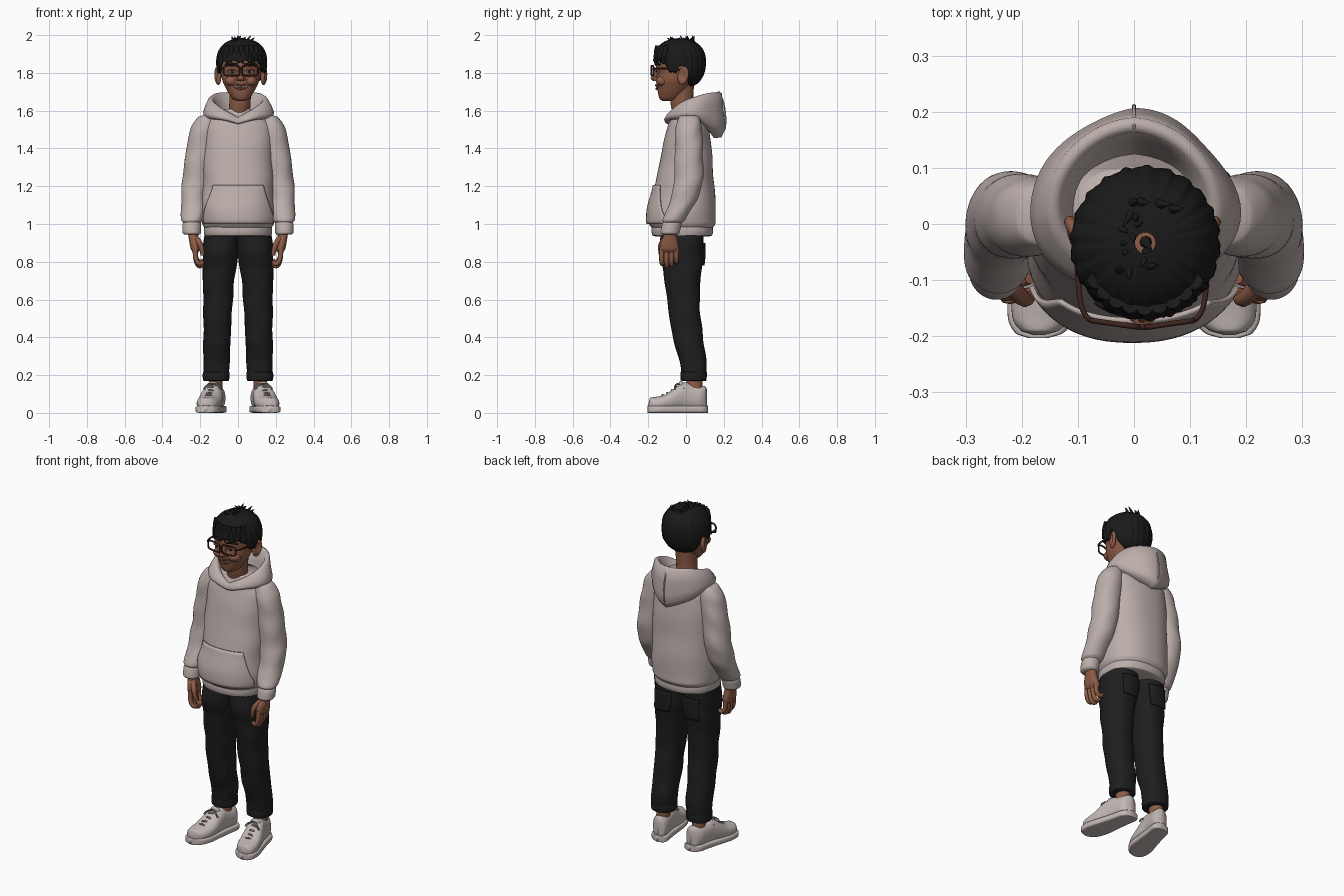
import bpy, bmesh, math, random
from mathutils import Matrix, Vector, Euler

if "Cube" in bpy.data.objects:
    bpy.data.objects.remove(bpy.data.objects["Cube"])
random.seed(4)
pi, sin, cos = math.pi, math.sin, math.cos
HX = 0.015                                   # head sits slightly off centre

def mat(name, r, g, b):
    m = bpy.data.materials.new(name)
    m.diffuse_color = (r, g, b, 1)
    m.use_nodes = True
    m.node_tree.nodes["Principled BSDF"].inputs["Base Color"].default_value = m.diffuse_color
    return m

SKIN = mat("skin", 0.27, 0.105, 0.062)
HAIR = mat("hair_black", 0.010, 0.010, 0.011)
CLOTH = mat("hoodie_grey", 0.50, 0.425, 0.405)
LINING = mat("hood_lining", 0.27, 0.16, 0.13)
PANTS = mat("trouser_black", 0.013, 0.013, 0.013)
SHOE = mat("shoe_white", 0.54, 0.48, 0.46)
LACE = mat("lace_grey", 0.19, 0.17, 0.165)
FRAME = mat("frame_brown", 0.05, 0.018, 0.014)
WHITE = mat("eye_white", 0.60, 0.54, 0.50)
LIP = mat("lip_brown", 0.15, 0.045, 0.035)

# ---------- helpers ----------
def finish(mesh, name, mats, mirror=False, x=0.0):
    ob = bpy.data.objects.new(name, mesh)
    bpy.context.collection.objects.link(ob)
    ob.location.x = x
    mesh.materials.clear()
    for m in mats:
        mesh.materials.append(m)
    for p in mesh.polygons:
        p.use_smooth = True
    if mirror:
        ob.modifiers.new("mirror", 'MIRROR').use_mirror_merge = False
    return ob

def from_bm(bm, name, mats, mirror=False, x=0.0):
    bmesh.ops.recalc_face_normals(bm, faces=bm.faces)
    me = bpy.data.meshes.new(name)
    bm.to_mesh(me)
    bm.free()
    return finish(me, name, mats, mirror, x)

def grid(rows, closed=True, caps=True, row_mat=None):
    """Skin a list of point rows into a mesh."""
    bm = bmesh.new()
    vs = [[bm.verts.new(p) for p in r] for r in rows]
    n = len(rows[0])
    for j in range(len(vs) - 1):
        for i in range(n if closed else n - 1):
            k = (i + 1) % n
            f = bm.faces.new((vs[j][i], vs[j][k], vs[j + 1][k], vs[j + 1][i]))
            f.material_index = row_mat(j) if row_mat else 0
    if caps:
        bm.faces.new(vs[0])
        bm.faces.new(vs[-1])
    return bm

def at(keys, t):
    """Monotone cubic interpolation of key tuples (t, values...)."""
    keys = sorted(keys)
    t = min(max(t, keys[0][0]), keys[-1][0])
    i = max(k for k in range(len(keys) - 1) if keys[k][0] <= t)
    h = keys[i + 1][0] - keys[i][0]
    u = (t - keys[i][0]) / h
    def slope(k, c):
        d = [(keys[q + 1][c] - keys[q][c]) / (keys[q + 1][0] - keys[q][0])
             for q in (k - 1, k) if 0 <= q < len(keys) - 1]
        if len(d) == 1:
            return d[0]
        return 0 if d[0] * d[1] <= 0 else 2 * d[0] * d[1] / (d[0] + d[1])
    out = [t]
    for c in range(1, len(keys[0])):
        a, b = keys[i][c], keys[i + 1][c]
        out.append(a * (1 + 2 * u) * (1 - u) ** 2 + b * u * u * (3 - 2 * u)
                   + h * (slope(i, c) * u * (1 - u) ** 2 - slope(i + 1, c) * u * u * (1 - u)))
    return out

def ring_pt(s, a, p=2.0, fold=(0, 0), grow=0.0):
    """Point on section (z, x, y, rx, ry); angle 0 is the front; fold = cloth creases."""
    z, x, y, rx, ry = s
    m = 1 + fold[0] * sin(fold[1] * z + 2.5 * sin(a + 1)) * (0.6 + 0.4 * sin(3 * a + 9 * z))
    pw = lambda v: math.copysign(abs(v) ** (2 / p), v)
    return (x + (rx * m + grow) * pw(sin(a)), y - (ry * m + grow) * pw(cos(a)), z)

def loft(name, secs, m, p=2.0, fold=(0, 0), mirror=False, x=0.0, n=40, k=6, along_y=False):
    secs = sorted(secs)
    zs = [a[0] + (b[0] - a[0]) * i / k for a, b in zip(secs, secs[1:]) for i in range(k)] + [secs[-1][0]]
    rows = [[ring_pt(at(secs, z), 2 * pi * i / n, p, fold) for i in range(n)] for z in zs]
    if along_y:
        rows = [[(q[0], q[2], q[1]) for q in r] for r in rows]
    return from_bm(grid(rows), name, [m], mirror, x)

def patch(name, secs, m, p, fold, z0, z1, mid, half, mirror=False):
    """Thin sewn-on pocket following a lofted surface."""
    rows = [[ring_pt(at(secs, z), mid + half(j / 12) * (i / 12 - 1), p, fold, 0.007) for i in range(25)]
            for j in range(13) for z in [z0 + (z1 - z0) * j / 12]]
    ob = from_bm(grid(rows, False, False), name, [m], mirror)
    s = ob.modifiers.new("thickness", 'SOLIDIFY')
    s.thickness, s.offset = 0.009, 0

def blob(name, loc, rad, m, mirror=False, x=0.0, rot=(0, 0, 0)):
    bm = bmesh.new()
    bmesh.ops.create_uvsphere(bm, u_segments=24, v_segments=14, radius=1,
        matrix=Matrix.LocRotScale(Vector(loc), Euler(rot), Vector(rad)))
    return from_bm(bm, name, [m], mirror, x)

def tube(name, pts, r, m, mirror=False, x=0.0, cyclic=False, taper=1.0):
    cu = bpy.data.curves.new(name, 'CURVE')
    cu.dimensions, cu.bevel_depth, cu.bevel_resolution = '3D', r, 2
    cu.use_fill_caps = True
    sp = cu.splines.new('POLY' if cyclic else 'NURBS')
    sp.points.add(len(pts) - 1)
    for i, q in enumerate(pts):
        sp.points[i].co = (*q, 1)
        sp.points[i].radius = 1 + (taper - 1) * i / (len(pts) - 1)
    sp.use_cyclic_u = cyclic
    if not cyclic:
        sp.order_u, sp.use_endpoint_u, sp.resolution_u = 3, True, 6
    tmp = bpy.data.objects.new("tmp", cu)
    me = bpy.data.meshes.new_from_object(tmp)
    bpy.data.objects.remove(tmp)
    return finish(me, name, [m], mirror, x)

# ---------- hoodie ----------
torso = [(0.97, 0, -.02, .165, .145), (0.985, 0, -.02, .182, .165), (1.01, 0, -.021, .192, .178),
         (1.06, 0, -.02, .195, .178), (1.2, 0, -.008, .19, .157), (1.4, 0, .005, .186, .13),
         (1.5, 0, .01, .182, .112), (1.56, 0, .012, .155, .097), (1.61, 0, .02, .10, .08)]
TF = (0.014, 30)
loft("hoodie_body", torso, CLOTH, 2.3, TF, n=64, k=8)
loft("hoodie_hem", [(.935, 0, -.02, .168, .145), (.94, 0, -.02, .178, .158), (.965, 0, -.02, .181, .163),
                    (.995, 0, -.02, .178, .16)], CLOTH, 2.3, n=64)
patch("front_pocket", torso, CLOTH, 2.3, TF, 1.0, 1.205, 0,
      lambda t: 1.12 if t < .2 else 1.12 - .44 * ((t - .2) / .8) ** .8)
sleeve = [(1.58, .155, .015, .02, .03), (1.565, .163, .015, .05, .055), (1.5, .182, .015, .07, .07),
          (1.4, .2, .015, .073, .074), (1.25, .221, .015, .072, .077), (1.15, .232, -.005, .069, .072),
          (1.06, .238, -.045, .063, .063), (1.02, .242, -.065, .058, .058), (1.005, .243, -.07, .045, .047)]
loft("sleeve", sleeve, CLOTH, 2.1, (0.035, 42), True)
loft("sleeve_cuff", [(1.015, .243, -.07, .046, .048), (.99, .245, -.077, .05, .052),
                     (.955, .245, -.084, .049, .051), (.945, .244, -.085, .042, .044)], CLOTH, mirror=True)

# hood: a profile swept round the neck, keys are (angle, outer r, rim r, bottom z, top z)
hood = [(0, .125, .095, 1.525, 1.565), (.8, .162, .115, 1.55, 1.615), (1.57, .188, .137, 1.555, 1.665),
        (2.4, .176, .142, 1.50, 1.695), (3.15, .187, .15, 1.455, 1.70)]
cols = []
for i in range(72):
    a = 2 * pi * i / 72
    _, ro, ri, zb, zt = at(hood, min(a, 2 * pi - a))
    h = zt - zb
    ro += 0.003 * sin(5 * a)
    prof = [(ro - .06, zb), (ro - .02, zb + .002), (ro - .004, zb + .14 * h), (ro, zb + .35 * h),
            (ro - .25 * (ro - ri), zb + .65 * h), (ri + .02, zt - .008), (ri + .007, zt),
            (ri - .006, zt - .008), (ri - .02, zt - .4 * h), (ri - .05, zb)]
    cols.append([(r * sin(a), .02 - r * cos(a), z) for r, z in prof])
from_bm(grid(list(zip(*cols)), True, False, lambda j: int(j > 6)), "hood", [CLOTH, LINING])
tube("hood_seam", [(0, .15, 1.463), (0, .205, 1.475), (0, .212, 1.56), (0, .198, 1.66), (0, .172, 1.702)], .004, CLOTH)

# ---------- trousers ----------
leg = [(.955, .088, -.022, .09, .115), (.85, .092, -.025, .094, .117), (.75, .1, -.02, .087, .102),
       (.6, .106, -.014, .078, .086), (.4, .111, .01, .072, .08), (.27, .114, .037, .07, .071),
       (.2, .116, .042, .066, .066)]
LF = (0.03, 36)
loft("trouser_leg", leg, PANTS, 2.3, LF, True, k=9)
loft("trouser_cuff", [(.168, .116, .04, .058, .058), (.172, .116, .04, .068, .068), (.195, .116, .04, .071, .07),
                      (.215, .116, .04, .07, .07), (.222, .116, .04, .06, .06)], PANTS, 2.2, mirror=True)
patch("back_pocket", leg, PANTS, 2.3, LF, .78, .9, pi, lambda t: .45 + .1 * t, True)

# ---------- shoes ----------
def foot(y): return .118 - .2 * (y - .06)    # toes point outwards
upper = [(-.198, .008, .022), (-.19, .034, .034), (-.165, .054, .036), (-.12, .063, .041), (-.08, .062, .052),
         (-.04, .057, .067), (-.005, .052, .075), (.03, .05, .07), (.07, .049, .066), (.1, .038, .065), (.112, .012, .055)]
loft("shoe_upper", [(y, foot(y), h + .012, w, h) for y, w, h in upper], SHOE, 2.3, mirror=True, along_y=True)
loft("shoe_sole", [(y, foot(y), .019, w + .006, .019) for y, w in
     ((-.203, .012), (-.195, .036), (-.165, .056), (-.12, .063), (-.04, .056), (.03, .05), (.08, .048), (.108, .036), (.117, .01))],
     SHOE, 5, mirror=True, along_y=True)
shoe_top = sorted((y, 2 * h + .012) for y, w, h in upper)
for i in range(5):
    y = -.125 + i * .024
    top = at(shoe_top, y)[1]
    tube(f"lace_{i}", [(foot(y) + u * .04, y + .012 * abs(u) + .006 * (-1) ** i * u, top + .004 - .03 * u * u)
                       for u in (-1, -.5, 0, .5, 1)], .0055, LACE, True)
for s in (-1, 1):
    tube(f"lace_bow_{s + 1}", [(foot(-.03), -.04, .152), (foot(-.03) + s * .03, -.06, .155),
                               (foot(-.03) + s * .045, -.06, .125)], .005, LACE, True)
blob("shoe_tongue", (foot(-.02), -.02, .145), (.03, .014, .025), SHOE, True, rot=(.5, 0, 0))
loft("ankle", [(.1, .12, .045, .038, .045), (.15, .118, .045, .036, .043), (.22, .116, .042, .04, .045)], SKIN, mirror=True)

# ---------- hands ----------
loft("palm", [(.975, .24, -.08, .031, .036), (.94, .236, -.083, .027, .036), (.9, .23, -.088, .027, .047),
              (.87, .226, -.088, .025, .05), (.85, .224, -.086, .014, .04)], SKIN, 2.3, mirror=True)
for i, ln in enumerate((.07, .082, .076, .06)):
    y = -.127 + .026 * i
    tube(f"finger_{i}", [(.226, y, .878), (.228, y - .003, .855 - ln * .3), (.214, y - .002, .86 - ln),
                         (.192, y + .002, .858 - ln), (.185, y + .004, .872 - ln)], .0145, SKIN, True, taper=.7)
tube("thumb", [(.228, -.1, .93), (.204, -.128, .905), (.192, -.138, .87), (.186, -.13, .835)], .017, SKIN, True, taper=.65)

# ---------- neck and head ----------
loft("neck", [(1.48, .0, .005, .075, .06), (1.56, .004, -.005, .06, .058), (1.64, .01, -.022, .056, .06),
              (1.75, .015, -.025, .062, .068)], SKIN)
def sec(z, f, b, rx): return (z, 0, (f + b) / 2, rx, (b - f) / 2)
loft("head", [sec(1.652, -.125, -.07, .018), sec(1.66, -.138, -.04, .04), sec(1.685, -.147, -.01, .06),
              sec(1.72, -.152, .015, .08), sec(1.76, -.157, .04, .098), sec(1.80, -.154, .07, .107),
              sec(1.84, -.16, .08, .111), sec(1.9, -.155, .08, .112), sec(1.95, -.1, .03, .07)], SKIN, 2.25, x=HX, n=48)
blob("cheek", (.05, -.125, 1.757), (.035, .034, .028), SKIN, True, HX)
blob("nose_bridge", (0, -.158, 1.795), (.012, .016, .034), SKIN, x=HX, rot=(-.25, 0, 0))
blob("nose_tip", (0, -.17, 1.772), (.017, .017, .014), SKIN, x=HX)
blob("nostril", (.015, -.161, 1.768), (.011, .013, .01), SKIN, True, HX)
ear = blob("ear", (.122, -.015, 1.785), (.016, .03, .05), SKIN, True, HX, (-.2, 0, -.35))
for v in ear.data.vertices:                  # scoop the bowl of the ear
    d = math.hypot((v.co.y + .018) / .02, (v.co.z - 1.79) / .034)
    if v.co.x > .12 and d < 1:
        v.co.x -= .016 * (1 - d * d)
blob("eye", (.046, -.142, 1.808), (.021, .014, .012), WHITE, True, HX)
blob("iris", (.046, -.1525, 1.808), (.009, .005, .010), HAIR, True, HX)
tube("upper_eyelid", [(.022, -.153, 1.807), (.046, -.162, 1.826), (.071, -.144, 1.807)], .005, SKIN, True, HX)
tube("eyebrow", [(.018, -.16, 1.843), (.05, -.162, 1.853), (.082, -.138, 1.843)], .006, HAIR, True, HX)
tube("teeth", [(-.03, -.147, 1.731), (0, -.158, 1.724), (.03, -.147, 1.731)], .0065, WHITE, x=HX)
tube("upper_lip", [(-.04, -.141, 1.737), (-.015, -.158, 1.735), (0, -.160, 1.733), (.015, -.158, 1.735), (.04, -.141, 1.737)], .005, LIP, x=HX)
tube("lower_lip", [(-.04, -.141, 1.736), (-.02, -.156, 1.716), (.02, -.156, 1.716), (.04, -.141, 1.736)], .006, LIP, x=HX)

# ---------- glasses ----------
pw = lambda v: math.copysign(abs(v) ** .4, v)
tube("glasses_rim", [(.049 + .042 * pw(cos(t)), -.178 + .006 * pw(cos(t)), 1.812 + .026 * pw(sin(t)))
                     for t in (2 * pi * (i + .5) / 28 for i in range(28))], .0048, FRAME, True, HX, True)
tube("glasses_bridge", [(-.01, -.182, 1.82), (0, -.186, 1.825), (.01, -.182, 1.82)], .0048, FRAME, x=HX)
tube("glasses_arm", [(.09, -.172, 1.823), (.108, -.165, 1.824), (.116, -.09, 1.822), (.12, -.02, 1.815)], .0048, FRAME, True, HX)

# ---------- hair ----------
hairline = [(0, 1.852), (.7, 1.85), (1.0, 1.84), (1.2, 1.80), (1.42, 1.80), (1.55, 1.835), (1.8, 1.835),
            (2.05, 1.755), (2.5, 1.73), (3.15, 1.722)]
cols = []
for i in range(144):
    a = 2 * pi * i / 144
    f = min(a, 2 * pi - a)
    zb = at(hairline, f)[1] + (0.014 * abs(sin(6.5 * a + .6)) if f < 1 else .004 * sin(16 * a))
    col = []
    for j in range(25):
        u = sin(j / 24 * pi / 2)
        z = zb + (1.981 - zb) * u
        d = (z - 1.855) / (.1265 if z > 1.855 else .14)
        r = max(0, 1 - abs(d) ** 2.35) ** (1 / 2.35)
        r *= 1 + .016 * sin(22 * a + 14 * (z - zb)) + .008 * sin(41 * a)
        col.append((.02 + .133 * r * sin(a), -.034 - .137 * r * cos(a), z))
    q = col[0]                               # turn the lower edge inwards
    cols.append([(.02 + (q[0] - .02) * .84, -.034 + (q[1] + .034) * .84, q[2] + .006)] + col)
from_bm(grid(list(zip(*cols)), True, False), "hair", [HAIR])
for i in range(16):                          # loose tufts on the crown and fringe
    x, y = .02 + random.uniform(-.055, .055), random.uniform(-.09, .05)
    dx, dy = random.uniform(-.02, .03), random.uniform(-.03, .01)
    tube(f"crown_tuft_{i}", [(x, y, 1.955), (x + dx * .3, y + dy * .3, 1.98),
                             (x + dx, y + dy, random.uniform(1.982, 1.998))], .011, HAIR, taper=.12)
for i in range(9):
    a = -.95 + i * .235
    X, Y = .02 + .13 * sin(a), -.034 - .134 * cos(a)
    tube(f"fringe_lock_{i}", [(.02 + .11 * sin(a), -.034 - .115 * cos(a), 1.94), (X, Y, 1.895),
                              (X + .008, Y + .004, 1.842 + .012 * random.random())], .015, HAIR, taper=.15)
